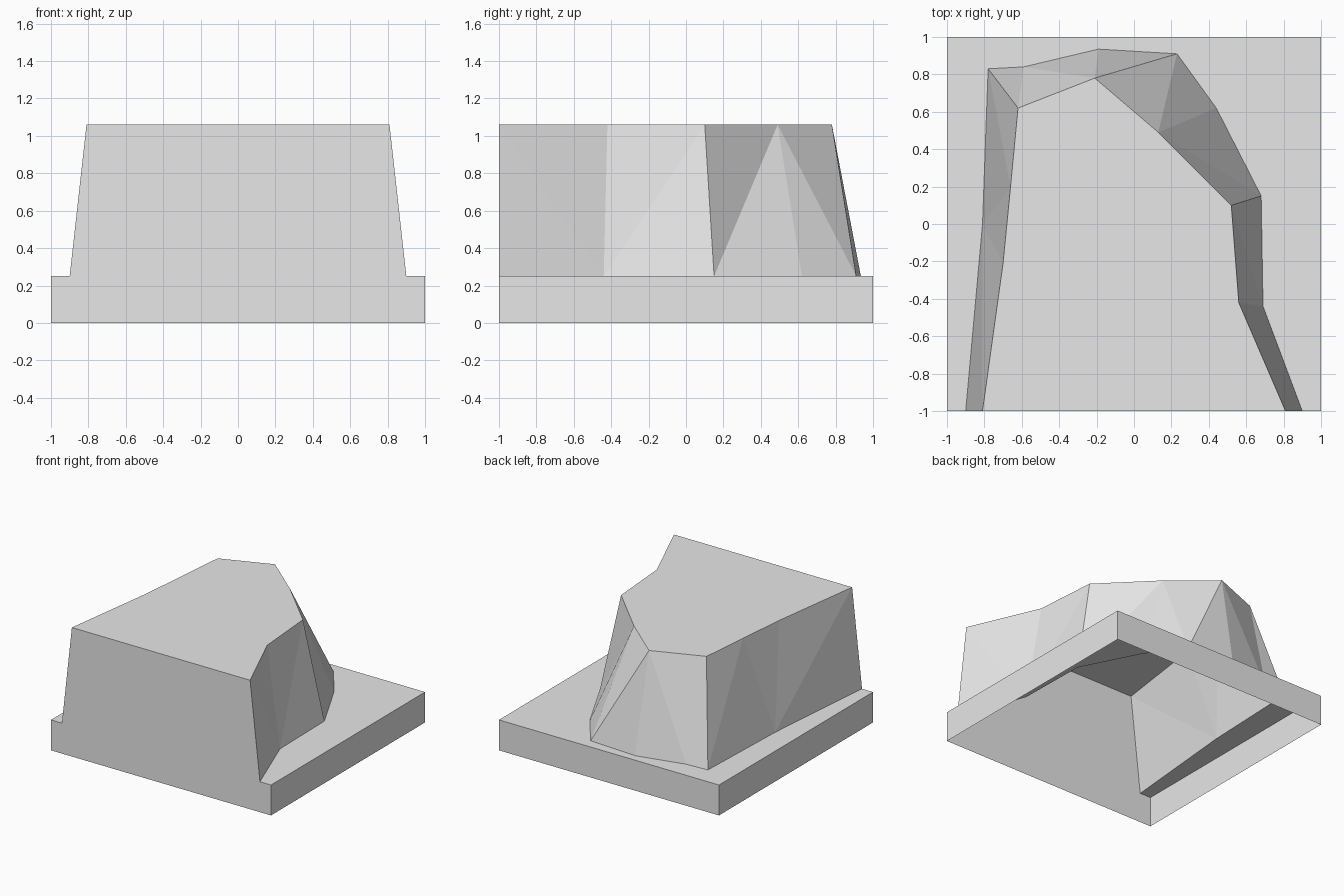
import bpy
import bmesh

cube = bpy.data.objects.get("Cube")
if cube:
    bpy.data.objects.remove(cube, do_unlink=True)

SLAB_Z, TOP_Z = 0.25, 1.06

# Plateau rim and cliff foot, both running front left corner -> back -> front right
rim_points = [(-.81, -1), (-.70, -.21), (-.66, .20), (-.62, .62), (-.21, .78),
              (.13, .49), (.52, .10), (.56, -.42), (.81, -1)]
foot_points = [(-.90, -1), (-.81, 0), (-.78, .83), (-.59, .84), (-.19, .935),
               (.23, .91), (.44, .62), (.68, .15), (.69, -.44), (.90, -1)]
corner_points = [(-1, -1), (-1, 1), (1, 1), (1, -1)]

bm = bmesh.new()


def ring(points, z):
    return [bm.verts.new((x, y, z)) for x, y in points]


rim = ring(rim_points, TOP_Z)
foot = ring(foot_points, SLAB_Z)
ledge = ring(corner_points, SLAB_Z)
ground = ring(corner_points, 0)

# Flat plateau on top, and the ledge of the slab around the cliff foot
plateau = bm.faces.new(rim[::-1])
bm.faces.new(foot + ledge[::-1])

# Cliff facets: step along the foot (F) or the rim (R), one triangle per step
r = f = 0
for step in "FRRFRFRFFRFFRFRRF":
    if step == "F":
        bm.faces.new((rim[r], foot[f], foot[f + 1]))
        f += 1
    else:
        bm.faces.new((rim[r], foot[f], rim[r + 1]))
        r += 1

# Slab walls on the left, back and right; the underside stays open
for i in range(3):
    bm.faces.new((ground[i], ground[i + 1], ledge[i + 1], ledge[i]))

# One flat front wall for slab and cliff together
bm.faces.new((ground[0], ground[3], ledge[3], foot[-1], rim[-1],
              rim[0], foot[0], ledge[0]))

bmesh.ops.recalc_face_normals(bm, faces=bm.faces[:])
bm.normal_update()
if plateau.normal.z < 0:
    bmesh.ops.reverse_faces(bm, faces=bm.faces[:])

mesh = bpy.data.meshes.new("cliff_tile")
bm.to_mesh(mesh)
bm.free()

# Single stone grey
grey = bpy.data.materials.new("light_grey")
grey.use_nodes = True
color = (0.8, 0.8, 0.8, 1)
grey.diffuse_color = color
grey.node_tree.nodes["Principled BSDF"].inputs["Base Color"].default_value = color
mesh.materials.append(grey)

tile = bpy.data.objects.new("cliff_tile", mesh)
bpy.context.collection.objects.link(tile)
